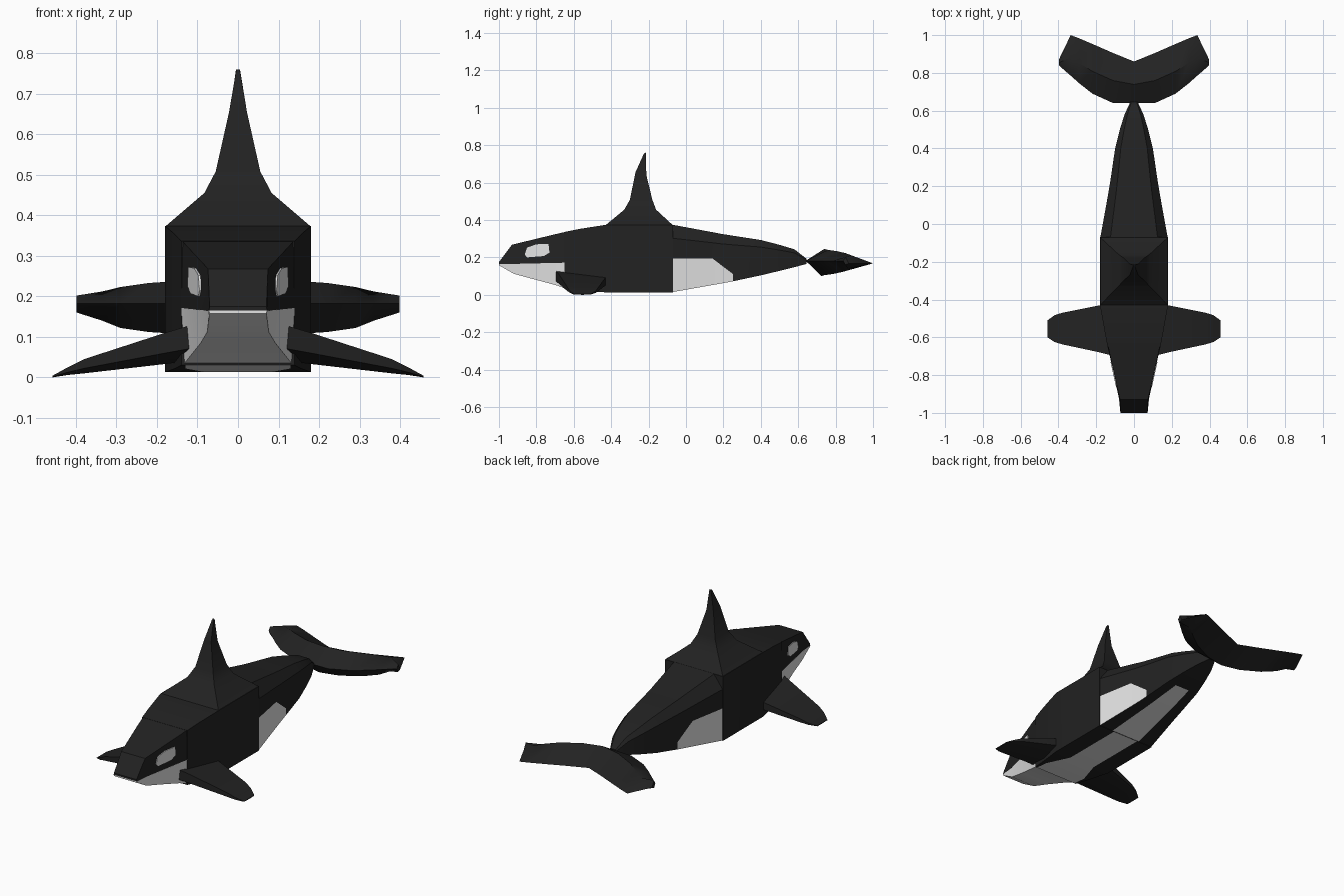
import bpy, bmesh, math
from mathutils import Vector

if "Cube" in bpy.data.objects:
    bpy.data.objects.remove(bpy.data.objects["Cube"])


def material(name, value):
    m = bpy.data.materials.new(name)
    m.diffuse_color = (value, value, value, 1)
    m.use_nodes = True
    m.node_tree.nodes["Principled BSDF"].inputs["Base Color"].default_value = m.diffuse_color
    return m


BLACK = material("black skin", 0.016)
WHITE = material("white skin", 0.78)


def loft(name, rings, mats, rule=None, smooth=30):
    """Skin equal-length rings of points; rule(segment, side) gives the material index."""
    bm = bmesh.new()
    vs = [[bm.verts.new(p) for p in ring] for ring in rings]
    n = len(rings[0])
    for i in range(len(rings) - 1):
        for j in range(n):
            k = (j + 1) % n
            f = bm.faces.new((vs[i][j], vs[i][k], vs[i + 1][k], vs[i + 1][j]))
            f.material_index = rule(i, j) if rule else 0
    bm.faces.new(vs[0])
    bm.faces.new(vs[-1])
    bmesh.ops.recalc_face_normals(bm, faces=bm.faces)
    me = bpy.data.meshes.new(name)
    bm.to_mesh(me)
    bm.free()
    for m in mats:
        me.materials.append(m)
    ob = bpy.data.objects.new(name, me)
    bpy.context.collection.objects.link(ob)
    bpy.ops.object.select_all(action='DESELECT')
    ob.select_set(True)
    bpy.context.view_layer.objects.active = ob
    bpy.ops.object.shade_smooth_by_angle(angle=math.radians(smooth))
    return ob


def box_ring(y, wb, zb, wt, zt):
    return [(-wb, y, zb), (wb, y, zb), (wt, y, zt), (-wt, y, zt)]


# Upper head and white lower jaw
loft("upper_head", [box_ring(*r) for r in (
    (-1.0, .072, .165, .07, .175), (-.93, .078, .165, .074, .268),
    (-.69, .13, .17, .128, .326), (-.65, .14, .172, .136, .335))], [BLACK])
loft("lower_jaw", [box_ring(*r) for r in (
    (-1.0, .07, .158, .072, .165), (-.92, .076, .112, .08, .165),
    (-.82, .092, .085, .103, .168), (-.69, .12, .05, .13, .17),
    (-.65, .132, .035, .14, .172))], [WHITE])

# Eye patches: thin plates that follow the slanted head sides
eye = [(-.862, .215), (-.85, .252), (-.80, .27), (-.735, .272),
       (-.73, .225), (-.76, .207), (-.85, .2)]
for s, side in ((1, "right"), (-1, "left")):
    def plate(off):
        return [(s * (.076 + (y + .93) * .2225 + off), y, z) for y, z in eye]
    loft("eye_patch_" + side, [plate(-.003), plate(.004)], [WHITE])

# Middle body with a white belly stripe that is wider near the jaw
def body_ring(y, w, zb, zt, stripe):
    return [(-w, y, zb), (-stripe, y, zb), (stripe, y, zb), (w, y, zb),
            (w, y, zt), (-w, y, zt)]


loft("middle_body", [body_ring(*r) for r in (
    (-.65, .14, .03, .336, .13), (-.57, .155, .022, .352, .13),
    (-.43, .18, .013, .374, .08), (-.07, .18, .013, .374, .08))],
    [BLACK, WHITE], lambda i, j: 1 if j == 1 else 0)

# Dorsal fin flaring out of the whole back
def back_ring(yf, yb, w, zf, zb):
    return [(-w, yf, zf), (w, yf, zf), (w, yb, zb), (-w, yb, zb)]


loft("dorsal_fin", [back_ring(*r) for r in (
    (-.43, -.07, .18, .372, .372), (-.33, -.16, .083, .455, .455),
    (-.30, -.18, .055, .508, .508), (-.27, -.212, .022, .655, .64),
    (-.225, -.215, .005, .755, .76))], [BLACK], smooth=40)

# Tail with side patches (sides 3 and 7) and the belly stripe (side 1)
def tail_ring(y, w, zb, zt, stripe, patch):
    sh = zb + (zt - zb) * .8
    return [(-w, y, zb), (-stripe, y, zb), (stripe, y, zb), (w, y, zb),
            (w, y, patch), (w, y, sh), (w * .7, y, zt),
            (-w * .7, y, zt), (-w, y, sh), (-w, y, patch)]


def tail_colour(i, j):
    if j == 1:
        return 1 if i < 4 else 0
    return 1 if j in (3, 9) and i < 3 else 0


loft("tail", [tail_ring(*r) for r in (
    (-.07, .178, .015, .374, .09, .195), (.14, .14, .052, .335, .07, .195),
    (.18, .133, .059, .327, .066, .165), (.25, .122, .072, .316, .06, .112),
    (.40, .10, .104, .293, .045, .15), (.50, .075, .128, .267, .03, .18),
    (.58, .05, .148, .243, .02, .19), (.645, .02, .165, .192, .008, .178))],
    [BLACK, WHITE], tail_colour, 35)

# Tail fluke: wing sections swept from tip to tip
half = [(0, .64, .86, .245, .10), (.11, .64, .905, .24, .105),
        (.22, .69, .953, .233, .112), (.29, .745, .983, .223, .122),
        (.335, .785, 1.0, .212, .14), (.398, .84, .87, .202, .16)]


def fluke_ring(x, yf, yb, zt, zb):
    c = yb - yf
    return [(x, yf, .182), (x, yf + c * .45, zt), (x, yb, .168),
            (x, yf + c * .38, zb)]


loft("tail_fluke", [fluke_ring(-r[0], *r[1:]) for r in reversed(half[1:])]
     + [fluke_ring(*r) for r in half], [BLACK], smooth=50)

# Pectoral flippers, mirrored
flipper = [(.12, -.695, -.42, .04, .128, .108), (.18, -.68, -.43, .033, .11, .092),
           (.38, -.637, -.47, .01, .045, .038), (.42, -.625, -.483, .006, .025, .02),
           (.458, -.60, -.51, .0, .004, .004)]
for s, side in ((1, "right"), (-1, "left")):
    loft("flipper_" + side, [
        [(s * x, yf, zb + (zf - zb) * .35), (s * x, yf, zf), (s * x, yb, zr),
         (s * x, yb, zb + (zr - zb) * .3), (s * x, (yf + yb) / 2, zb)]
        for x, yf, yb, zb, zf, zr in flipper], [BLACK], smooth=40)
